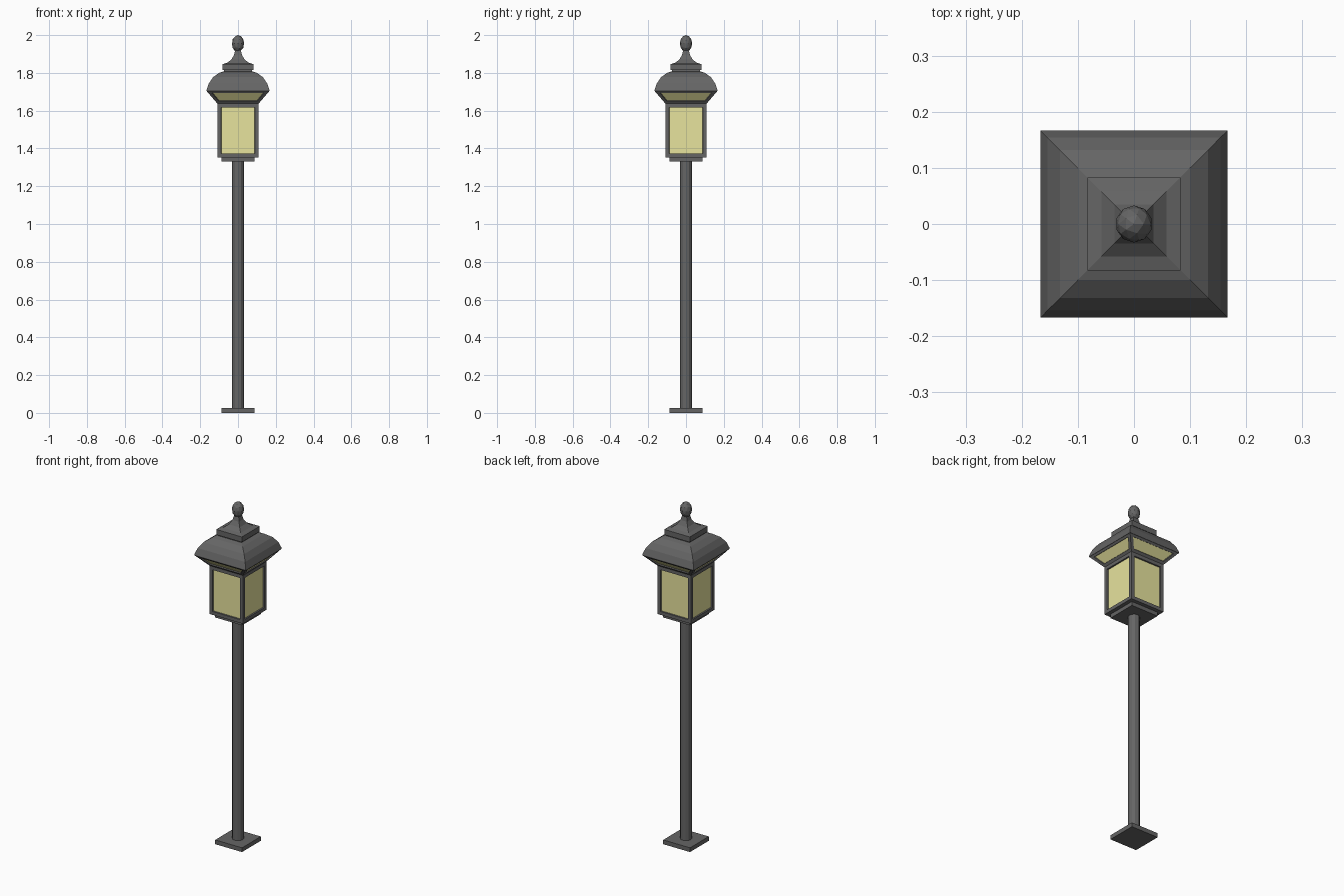
import bpy, bmesh, math
from mathutils import Matrix

if "Cube" in bpy.data.objects:
    bpy.data.objects.remove(bpy.data.objects["Cube"])


def material(name, rgb):
    m = bpy.data.materials.new(name)
    m.diffuse_color = (*rgb, 1)
    m.use_nodes = True
    m.node_tree.nodes["Principled BSDF"].inputs["Base Color"].default_value = m.diffuse_color
    return m


METAL = material("dark_metal", (0.13, 0.13, 0.13))
GLASS = material("warm_glass", (0.80, 0.77, 0.34))


def finish(name, bm):
    bmesh.ops.recalc_face_normals(bm, faces=bm.faces)
    mesh = bpy.data.meshes.new(name)
    bm.to_mesh(mesh)
    bm.free()
    mesh.materials.append(METAL)
    mesh.materials.append(GLASS)
    ob = bpy.data.objects.new(name, mesh)
    bpy.context.collection.objects.link(ob)
    return ob


def square_loft(profile):
    """Stack of squares from (half width, z) pairs, capped at both ends."""
    bm = bmesh.new()
    rings = [[bm.verts.new((sx * r, sy * r, z))
              for sx, sy in ((-1, -1), (1, -1), (1, 1), (-1, 1))]
             for r, z in profile]
    for a, b in zip(rings, rings[1:]):
        for i in range(4):
            j = (i + 1) % 4
            bm.faces.new((a[i], a[j], b[j], b[i]))
    bm.faces.new(rings[0][::-1])
    bm.faces.new(rings[-1])
    bmesh.ops.recalc_face_normals(bm, faces=bm.faces)
    return bm


def glazed(name, profile, border, recess):
    """Square section whose four sides carry a recessed glass pane."""
    bm = square_loft(profile)
    sides = [f for f in bm.faces if abs(f.normal.z) < 0.9]
    bmesh.ops.inset_individual(bm, faces=sides, thickness=border, use_even_offset=True)
    # second inset with almost no width forms the step down to the glass
    bmesh.ops.inset_individual(bm, faces=sides, thickness=0.001, depth=-recess,
                               use_even_offset=True)
    for f in sides:
        f.material_index = 1
    finish(name, bm)


# Foot plate and the plate below the lantern
finish("foot_plate", square_loft([(0.087, 0), (0.087, 0.025)]))
finish("lantern_plate", square_loft([(0.087, 1.33), (0.087, 1.357)]))

# Round post
bm = bmesh.new()
bmesh.ops.create_cone(bm, cap_ends=True, segments=12, radius1=0.031, radius2=0.031,
                      depth=1.32, matrix=Matrix.Translation((0, 0, 0.675)))
finish("post", bm)

# Lantern body and flared upper windows
glazed("lantern_body", [(0.109, 1.353), (0.109, 1.637)], 0.02, 0.008)
glazed("flared_windows", [(0.109, 1.637), (0.167, 1.705)], 0.016, 0.006)

# Domed roof
finish("roof", square_loft([(0.167, 1.703), (0.167, 1.708), (0.154, 1.745), (0.132, 1.777),
                            (0.10, 1.80), (0.075, 1.808), (0.075, 1.82)]))

# Cap with concave spire
finish("cap", square_loft([(0.083, 1.815), (0.083, 1.846), (0.058, 1.853),
                           (0.035, 1.871), (0.021, 1.895), (0.014, 1.925)]))

# Faceted finial
bm = bmesh.new()
bmesh.ops.create_icosphere(bm, subdivisions=2, radius=1,
                           matrix=Matrix.Translation((0, 0, 1.955))
                           @ Matrix.Diagonal((0.033, 0.033, 0.045, 1)))
finish("finial", bm)
